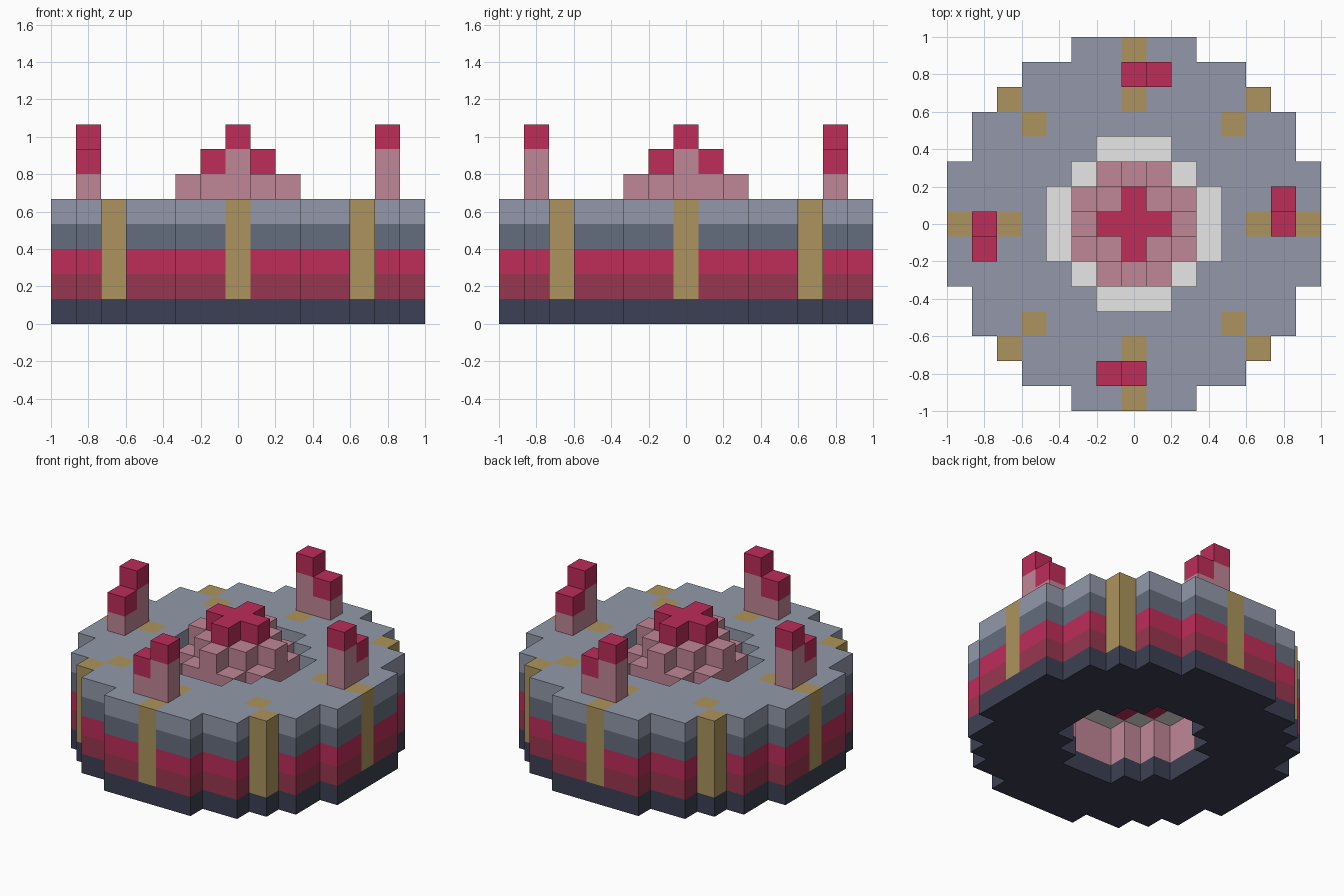
import bpy, bmesh
from mathutils import Vector

cube = bpy.data.objects.get("Cube")
if cube:
    bpy.data.objects.remove(cube, do_unlink=True)

U = 2 / 15  # block size


def linear(c):
    c /= 255
    return c / 12.92 if c <= 0.04045 else ((c + 0.055) / 1.055) ** 2.4


COLOURS = {
    "dark_navy": (60, 64, 83), "maroon": (152, 54, 79), "crimson": (189, 45, 90),
    "slate": (101, 109, 125), "light_grey": (147, 153, 170), "gold": (172, 148, 93),
    "pink": (192, 134, 150), "white": (255, 255, 255),
}
MATS = {}
for name, rgb in COLOURS.items():
    m = bpy.data.materials.new(name)
    m.use_nodes = True
    col = tuple(linear(c) for c in rgb) + (1,)
    m.diffuse_color = col
    m.node_tree.nodes["Principled BSDF"].inputs["Base Color"].default_value = col
    MATS[name] = m


def blocks(name, cells):
    """Join unit blocks {(i, j, k): colour} into one mesh, keeping only outer faces."""
    names = sorted(set(cells.values()))
    bm = bmesh.new()
    for (i, j, k), colour in cells.items():
        centre = Vector((i, j, k + 0.5))
        for axis in range(3):
            for sign in (-1, 1):
                n = Vector((0, 0, 0))
                n[axis] = sign
                if (i + int(n.x), j + int(n.y), k + int(n.z)) in cells:
                    continue
                a, b = Vector((0, 0, 0)), Vector((0, 0, 0))
                a[(axis + 1) % 3] = 0.5
                b[(axis + 2) % 3] = 0.5 * sign
                mid = centre + n * 0.5
                f = bm.faces.new([bm.verts.new((mid + o) * U)
                                  for o in (-a - b, a - b, a + b, b - a)])
                f.material_index = names.index(colour)
    bmesh.ops.remove_doubles(bm, verts=bm.verts, dist=1e-4)
    mesh = bpy.data.meshes.new(name)
    bm.to_mesh(mesh)
    bm.free()
    for c in names:
        mesh.materials.append(MATS[c])
    ob = bpy.data.objects.new(name, mesh)
    bpy.context.collection.objects.link(ob)
    return ob


def disc(half_widths):
    """Stepped round plan from the half width of each row, centre row outwards."""
    r = len(half_widths) - 1
    return {(i, j) for j in range(-r, r + 1)
            for i in range(-half_widths[abs(j)], half_widths[abs(j)] + 1)}


outer = disc([7, 7, 7, 6, 6, 5, 4, 2])
hole = disc([3, 3, 2, 1])
core = disc([2, 2, 1])
plus = disc([1, 0])

# Banded ring with gold ribs and a pink lining low in the hole
BANDS = ["dark_navy", "maroon", "crimson", "slate", "light_grey"]


def is_gold(i, j):
    a, b = sorted((abs(i), abs(j)))
    return (a == 0 and b >= 5) or (a == b and b in (4, 5))


def beside_hole(i, j):
    return any(p in hole for p in ((i + 1, j), (i - 1, j), (i, j + 1), (i, j - 1)))


ring = {}
for i, j in outer - hole:
    for k, band in enumerate(BANDS):
        if k and is_gold(i, j):
            band = "gold"
        elif k in (1, 2) and beside_hole(i, j):
            band = "pink"
        ring[i, j, k] = band
blocks("banded_ring", ring)

# White floor around the core
blocks("white_floor", {(i, j, 3): "white" for i, j in hole - core})

# Stepped centre crystal
crystal = {}
for i, j in core:
    crystal[i, j, 3] = "crimson"
    crystal[i, j, 4] = "pink"
    if abs(i) + abs(j) <= 2:
        crystal[i, j, 5] = "pink"
for i, j in plus:
    crystal[i, j, 6] = "crimson"
blocks("centre_crystal", crystal)

# Four stepped pillars: a tall block stack with a shorter one beside it
PILLARS = {
    "front_pillar": ((0, -6), (-1, -6)), "back_pillar": ((0, 6), (1, 6)),
    "left_pillar": ((6, 0), (6, 1)), "right_pillar": ((-6, 0), (-6, -1)),
}
for name, (tall, short) in PILLARS.items():
    blocks(name, {
        (*tall, 5): "pink", (*tall, 6): "pink", (*tall, 7): "crimson",
        (*short, 5): "pink", (*short, 6): "crimson",
    })
